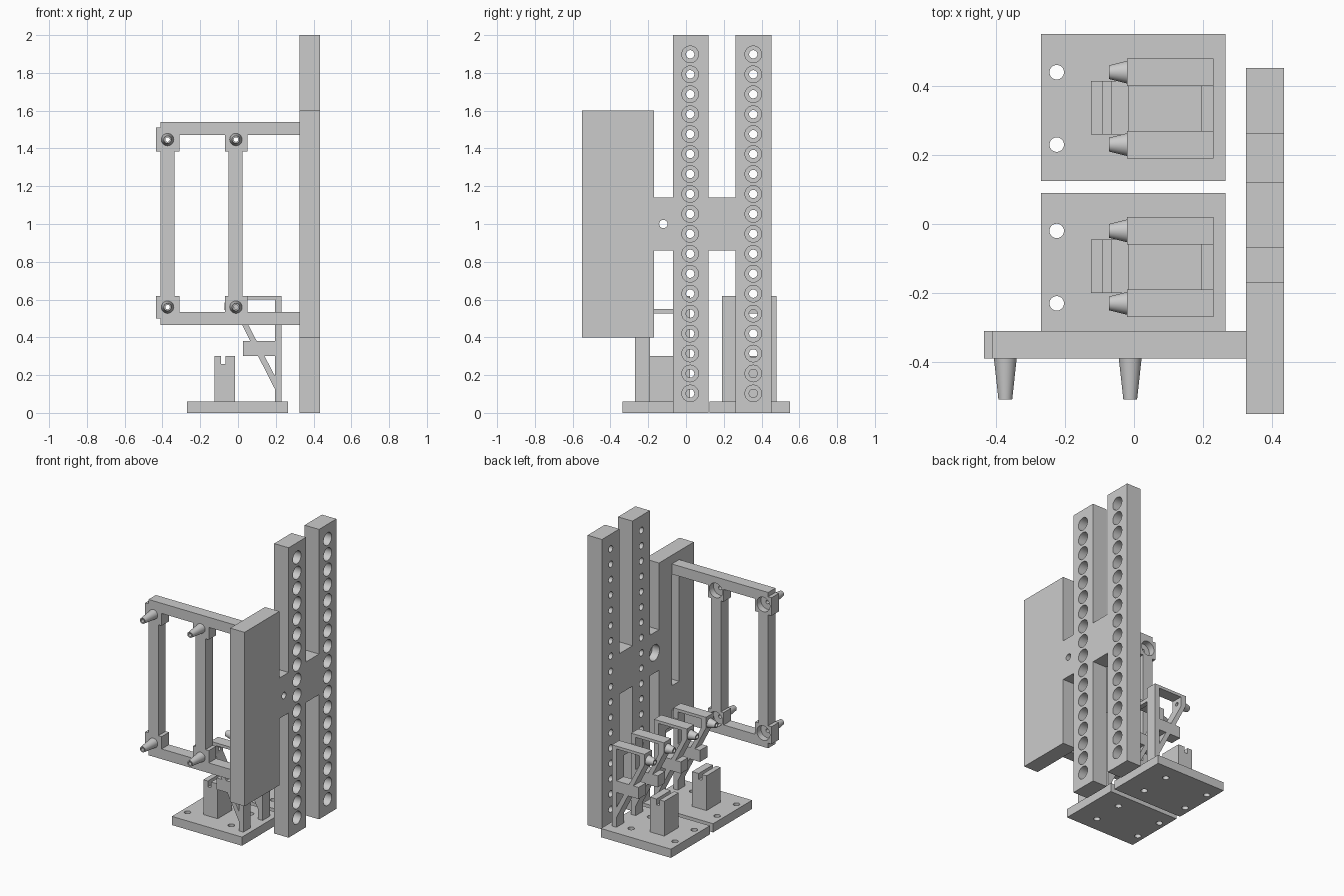
import bpy, bmesh, math

cube = bpy.data.objects.get("Cube")
if cube:
    bpy.data.objects.remove(cube, do_unlink=True)

grey = bpy.data.materials.new("plain grey")
grey.use_nodes = True
grey.diffuse_color = (0.6, 0.6, 0.6, 1)
grey.node_tree.nodes["Principled BSDF"].inputs["Base Color"].default_value = (0.6, 0.6, 0.6, 1)


def place(axis, p, q, t):
    """Point with t along the axis and p, q across it."""
    return {"x": (t, p, q), "y": (p, t, q), "z": (p, q, t)}[axis]


def finish(name, bm):
    bmesh.ops.recalc_face_normals(bm, faces=bm.faces)
    mesh = bpy.data.meshes.new(name)
    bm.to_mesh(mesh)
    bm.free()
    mesh.materials.append(grey)
    obj = bpy.data.objects.new(name, mesh)
    bpy.context.collection.objects.link(obj)
    return obj


def prism(name, outline, axis, lo, hi):
    bm = bmesh.new()
    a, b = ([bm.verts.new(place(axis, p, q, t)) for p, q in outline] for t in (lo, hi))
    bm.faces.new(a)
    bm.faces.new(b)
    n = len(a)
    for i in range(n):
        j = (i + 1) % n
        bm.faces.new((a[i], a[j], b[j], b[i]))
    return finish(name, bm)


def box(name, x, y, z):
    return prism(name, [(x[0], y[0]), (x[1], y[0]), (x[1], y[1]), (x[0], y[1])], "z", *z)


def lathe(name, profile, axis, p, q, tube=False, n=32):
    """Turn (radius, position) pairs about an axis; a tube closes on itself."""
    bm = bmesh.new()
    turn = [math.tau * i / n for i in range(n)]
    rings = [[bm.verts.new(place(axis, p + r * math.cos(a), q + r * math.sin(a), t))
              for a in turn] for r, t in profile]
    pairs = list(zip(rings, rings[1:]))
    if tube:
        pairs.append((rings[-1], rings[0]))
    else:
        bm.faces.new(rings[0])
        bm.faces.new(rings[-1])
    for a, b in pairs:
        for i in range(n):
            j = (i + 1) % n
            bm.faces.new((a[i], a[j], b[j], b[i]))
    return finish(name, bm)


def smooth(obj):
    bpy.ops.object.select_all(action="DESELECT")
    obj.select_set(True)
    bpy.context.view_layer.objects.active = obj
    bpy.ops.object.shade_smooth_by_angle(angle=math.radians(30))


def cut(obj, cutters):
    """Subtract separate cutters from a part, then discard them."""
    group = bpy.data.collections.new("cutters")
    bpy.context.scene.collection.children.link(group)
    for c in cutters:
        c.hide_render = True
        group.objects.link(c)
    mod = obj.modifiers.new("cut", "BOOLEAN")
    mod.operand_type = "COLLECTION"
    mod.collection = group
    mod.operation = "DIFFERENCE"
    mod.solver = "EXACT"
    graph = bpy.context.evaluated_depsgraph_get()
    mesh = bpy.data.meshes.new_from_object(obj.evaluated_get(graph))
    obj.modifiers.clear()
    obj.data = mesh
    for c in cutters:
        bpy.data.objects.remove(c, do_unlink=True)
    bpy.data.collections.remove(group)
    smooth(obj)


# Upright: two drilled rails, a bridge and a broad side panel
X0, X1 = 0.325, 0.435
spine = prism("upright_plate", [
    (-.55, .4), (-.17, .4), (-.17, .86), (-.07, .86), (-.07, 0), (.12, 0), (.12, .86),
    (.262, .86), (.262, 0), (.452, 0), (.452, 2), (.262, 2), (.262, 1.14), (.12, 1.14),
    (.12, 2), (-.07, 2), (-.07, 1.14), (-.17, 1.14), (-.17, 1.6), (-.55, 1.6)], "x", X0, X1)
step = [(.022, X0 - .05), (.022, .375), (.044, .375), (.044, X1 + .05)]
holes = [lathe("rail_hole", step, "x", y, .103 + i * .1056)
         for y in (.022, .356) for i in range(18)]
holes.append(lathe("bridge_hole", [(.055, X0 - .05), (.055, .38), (.022, .38), (.022, X1 + .05)],
                   "x", -.12, 1))
holes.append(box("panel_slot", (X0 - .05, .38), (-.39, -.31), (.7, 1.465)))
cut(spine, holes)

# Hanging frame with corner pads
frame = prism("hanging_frame", [
    (-.41, .465), (X0, .465), (X0, .535), (.05, .535), (.05, .62), (.025, .62),
    (.025, 1.385), (.05, 1.385), (.05, 1.47), (X0, 1.47), (X0, 1.54), (-.41, 1.54),
    (-.41, 1.51), (-.435, 1.51), (-.435, 1.385), (-.41, 1.385), (-.41, .62),
    (-.435, .62), (-.435, .5), (-.41, .5)], "y", -.39, -.31)
window = prism("frame_window", [
    (-.335, .62), (-.31, .62), (-.31, .535), (-.07, .535), (-.07, .62), (-.05, .62),
    (-.05, 1.385), (-.07, 1.385), (-.07, 1.47), (-.31, 1.47), (-.31, 1.385),
    (-.335, 1.385)], "y", -.5, -.2)
corners = [(x, z) for x in (-.373, -.011) for z in (.56, 1.447)]
bore = [(.012, -.45), (.012, -.355), (.05, -.355), (.05, -.25)]
cut(frame, [window] + [lathe("pad_bore", bore, "y", x, z) for x, z in corners])

# Hollow tapered nozzles on the pads
for x, z in corners:
    smooth(lathe("frame_nozzle", [(.033, -.39), (.02, -.508), (.012, -.508), (.012, -.39)],
                 "y", x, z, tube=True))

# Two matching base stations
for dy in (0, .46):
    base = box("base_plate", (-.27, .265), (-.335 + dy, .09 + dy), (0, .06))
    cut(base, [lathe("base_hole", [(.021, -.05), (.021, .1)], "z", x, y + dy)
               for x in (-.224, .11) for y in (-.23, -.02)])

    # Grooved block
    prism("grooved_block", [(-.125, .06), (-.015, .06), (-.015, .3), (-.065, .3), (-.065, .26),
                            (-.09, .26), (-.09, .3), (-.125, .3)], "y", -.2 + dy, -.045 + dy)

    # Braced brackets, each with a stub and a nozzle
    for y in (-.23, -.02):
        lo, hi = y + dy - .04, y + dy + .04
        arm = prism("braced_bracket", [(-.02, .62), (.23, .62), (.23, .06), (.195, .06),
                                       (.195, .127), (-.02, .548)], "y", lo, hi)
        gap = prism("bracket_gap", [(.195, .6), (.02, .6), (.02, .532), (.195, .196)],
                    "y", lo - .1, hi + .1)
        cut(arm, [gap, lathe("nozzle_bore", [(.012, -.1), (.012, .1)], "x", y + dy, .565)])
        box("bracket_stub", (.026, .195), (lo, hi), (.3, .38))
        smooth(lathe("bracket_nozzle", [(.033, -.02), (.02, -.072), (.012, -.072), (.012, -.02)],
                     "x", y + dy, .565, tube=True))

    # Bar joining the brackets
    box("bracket_tie", (.195, .23), (-.19 + dy, -.06 + dy), (.525, .55))
